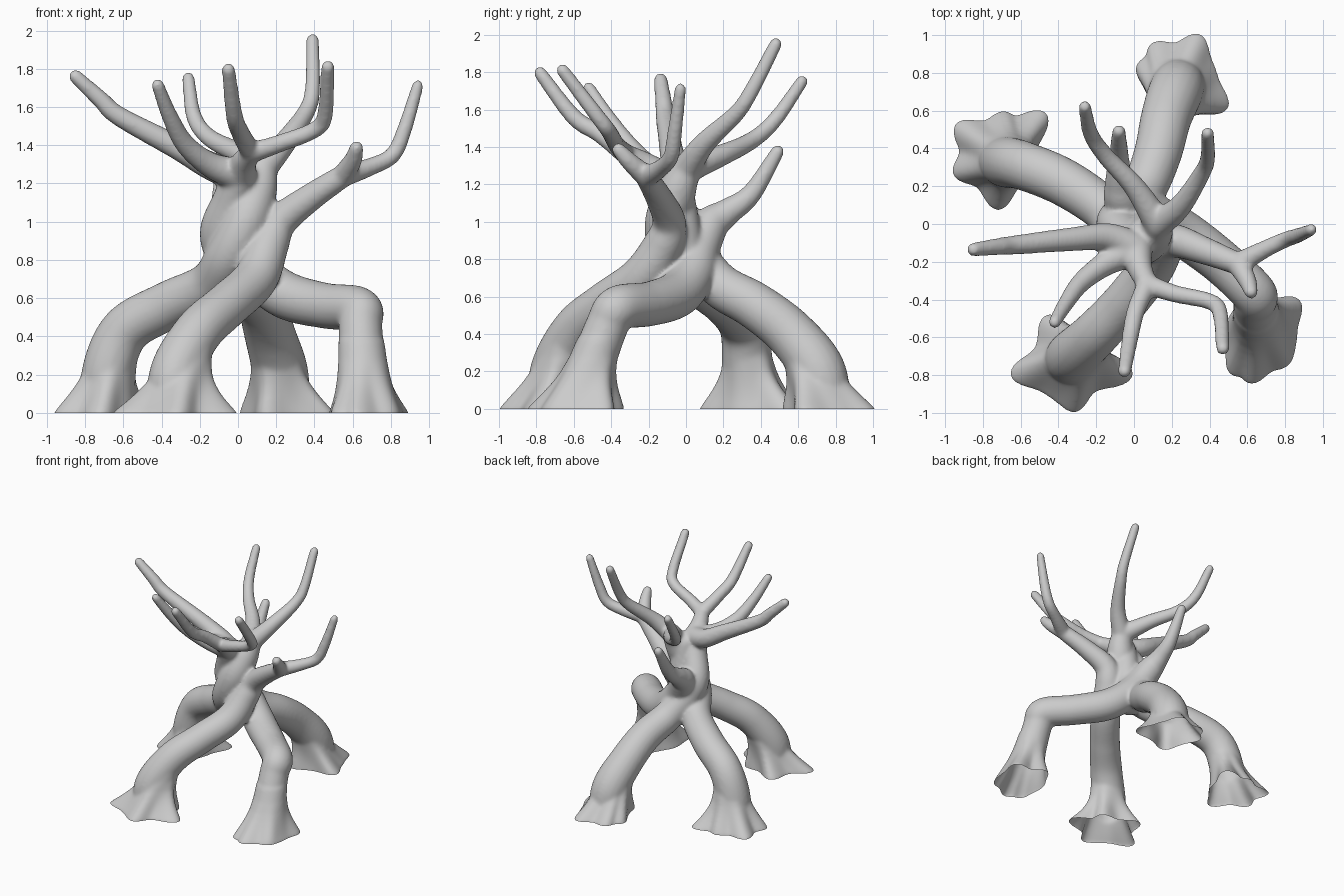
import bpy, bmesh, math
from mathutils import Vector

if "Cube" in bpy.data.objects:
    bpy.data.objects.remove(bpy.data.objects["Cube"])


def spline(pts, steps=8):
    """Catmull-Rom through (x, y, z, radius) points."""
    p = [Vector(q) for q in pts]
    p = [p[0] * 2 - p[1]] + p + [p[-1] * 2 - p[-2]]
    out = []
    for a, b, c, d in zip(p, p[1:], p[2:], p[3:]):
        for i in range(steps):
            t = i / steps
            out.append(0.5 * (2 * b + (c - a) * t + (2 * a - 5 * b + 4 * c - d) * t * t
                              + (3 * b - a - 3 * c + d) * t ** 3))
    return out + [p[-2]]


def loft(bm, rings):
    """Closed solid through equal-sized rings."""
    vs = [[bm.verts.new(c) for c in r] for r in rings]
    n = len(vs[0])
    for a, b in zip(vs, vs[1:]):
        for i in range(n):
            j = (i + 1) % n
            bm.faces.new((a[i], a[j], b[j], b[i]))
    bm.faces.new(vs[0][::-1])
    bm.faces.new(vs[-1])


def tube(bm, pts, n=20):
    path = spline(pts)
    c = [q.to_3d() for q in path]
    rings, u = [], Vector((0.31, 0.9, 0.1))
    for i, q in enumerate(path):
        t = (c[min(i + 1, len(c) - 1)] - c[max(i - 1, 0)]).normalized()
        u = (u - t * u.dot(t)).normalized()
        v = t.cross(u)
        rings.append([c[i] + (u * math.cos(k * math.tau / n) + v * math.sin(k * math.tau / n)) * q[3]
                      for k in range(n)])
    loft(bm, rings)
    # rounded ends
    for q in (path[0], path[-1]):
        s = bmesh.ops.create_uvsphere(bm, u_segments=16, v_segments=10, radius=q[3])
        bmesh.ops.translate(bm, verts=s["verts"], vec=q.to_3d())


def foot(bm, centre, top, toes, r0=0.12, n=72, h=0.38):
    """Root flare: round at height h, star-shaped with toes on the ground."""
    cx, cy = centre
    polar = [(math.atan2(y - cy, x - cx), math.hypot(x - cx, y - cy)) for x, y in toes]
    rings = []
    for z in (-0.06, 0, 0.02, 0.045, 0.075, 0.11, 0.15, 0.2, 0.28, h):
        t = max(z, 0) / h
        w = (1 - t) ** 3
        ox, oy = cx + (top[0] - cx) * t, cy + (top[1] - cy) * t
        ring = []
        for k in range(n):
            a = k * math.tau / n
            base = r0 + 0.05 * w + 0.025 * (1 - t)
            bump = 0
            for ta, tl in polar:
                d = (a - ta + math.pi) % math.tau - math.pi
                bump = max(bump, (tl - base) * math.exp(-(d / 0.36) ** 2))
            r = base + bump * w
            ring.append((ox + r * math.cos(a), oy + r * math.sin(a), z))
        rings.append(ring)
    loft(bm, rings)


tree = bmesh.new()


def strand(trunk, branches, centre, top, toes):
    """One root leg with its branches."""
    for pts in [trunk] + branches:
        tube(tree, pts)
    foot(tree, centre, top, toes)


# back-left root, rising to the two back branches
fork = (0.13, 0.0, 1.28, 0.078)
strand([(-.7, .35, -.03, .11), (-.685, .33, .2, .135), (-.59, .31, .43, .13), (-.37, .22, .56, .127),
        (-.15, .07, .67, .12), (-.05, -.07, .82, .12), (.04, -.1, 1.0, .12), (.1, -.05, 1.16, .105), fork],
       [[fork, (.25, .1, 1.42, .06), (.36, .27, 1.58, .046), (.39, .35, 1.7, .041), (.39, .48, 1.95, .035)],
        [fork, (0, .2, 1.36, .058), (-.15, .36, 1.44, .047), (-.23, .48, 1.55, .042), (-.26, .62, 1.75, .034)]],
       (-.72, .36), (-.63, .32),
       [(-.95, .53), (-.96, .26), (-.72, .07), (-.68, .6), (-.46, .59)])

# front-left root, rising to the right-hand branch
fork = (.55, -.21, 1.24, .06)
strand([(-.34, -.72, -.03, .12), (-.33, -.7, .2, .135), (-.21, -.59, .42, .127), (-.06, -.43, .56, .12),
        (.09, -.24, .7, .117), (.16, -.12, .88, .107), (.22, -.09, 1.0, .09), (.37, -.14, 1.12, .074), fork],
       [[fork, (.6, -.3, 1.32, .049), (.62, -.36, 1.385, .038)],
        [fork, (.7, -.13, 1.29, .047), (.81, -.08, 1.35, .043), (.87, -.06, 1.48, .04), (.94, -.03, 1.71, .032)]],
       (-.35, -.75), (-.24, -.625),
       [(-.66, -.8), (-.31, -1.0), (0, -.8), (-.47, -.48), (-.15, -.58)])

# front-right root, wrapping behind to the short back branch
strand([(.66, -.56, -.03, .11), (.65, -.51, .2, .12), (.64, -.42, .45, .115), (.63, -.36, .54, .12), (.46, -.2, .56, .12),
        (.26, -.05, .61, .125), (.12, .03, .71, .12), (.01, .07, .85, .11), (-.06, .13, .98, .1),
        (-.08, .22, 1.05, .075), (-.08, .35, 1.15, .055), (-.08, .49, 1.375, .037)],
       [], (.67, -.59), (.645, -.46),
       [(.88, -.4), (.82, -.75), (.61, -.85), (.51, -.8), (.62, -.33)])

# back root, rising to the left and front branches
crown = (.01, -.13, 1.24, .09)
fork = (.07, -.32, 1.36, .055)
strand([(.25, .76, -.03, .12), (.225, .71, .2, .145), (.17, .56, .4, .135), (.125, .37, .55, .127), (.05, .18, .66, .12),
        (-.05, .05, .82, .115), (-.09, .0, .95, .11), (-.035, -.07, 1.11, .1), crown],
       [[crown, (-.14, -.07, 1.29, .075), (-.32, -.08, 1.39, .064), (-.62, -.11, 1.55, .052),
         (-.72, -.12, 1.64, .046), (-.85, -.135, 1.76, .037)],
        [crown, (-.15, -.21, 1.3, .066), (-.28, -.31, 1.41, .053), (-.36, -.42, 1.56, .043), (-.42, -.52, 1.715, .034)],
        [crown, (.03, -.23, 1.31, .068), fork],
        [fork, (.01, -.46, 1.47, .049), (-.02, -.6, 1.56, .045), (-.05, -.78, 1.795, .036)],
        [fork, (.22, -.37, 1.41, .047), (.4, -.41, 1.48, .044), (.455, -.47, 1.56, .042), (.47, -.66, 1.81, .036)]],
       (.25, .76), (.175, .6),
       [(.01, .84), (.09, .96), (.35, 1.01), (.5, .61), (.13, .52)])

# core where the strands grow together
tube(tree, [(.05, 0, .7, .11), (.05, -.03, .95, .11), (.05, -.05, 1.2, .085)])

# fuse and soften, then cut open underneath
bmesh.ops.recalc_face_normals(tree, faces=tree.faces)
me = bpy.data.meshes.new("twisted_tree")
tree.to_mesh(me)
tree.free()
ob = bpy.data.objects.new("twisted_tree", me)
bpy.context.collection.objects.link(ob)
m = ob.modifiers.new("fuse", "REMESH")
m.mode, m.voxel_size = "VOXEL", 0.012
m = ob.modifiers.new("soften", "SMOOTH")
m.factor, m.iterations = 0.5, 12
dg = bpy.context.evaluated_depsgraph_get()
bm = bmesh.new()
bm.from_mesh(bpy.data.meshes.new_from_object(ob.evaluated_get(dg)))
ob.modifiers.clear()
bmesh.ops.bisect_plane(bm, geom=bm.verts[:] + bm.edges[:] + bm.faces[:],
                       plane_co=(0, 0, 0), plane_no=(0, 0, 1), clear_inner=True)
for f in bm.faces:
    f.smooth = True
bm.to_mesh(me)
bm.free()
